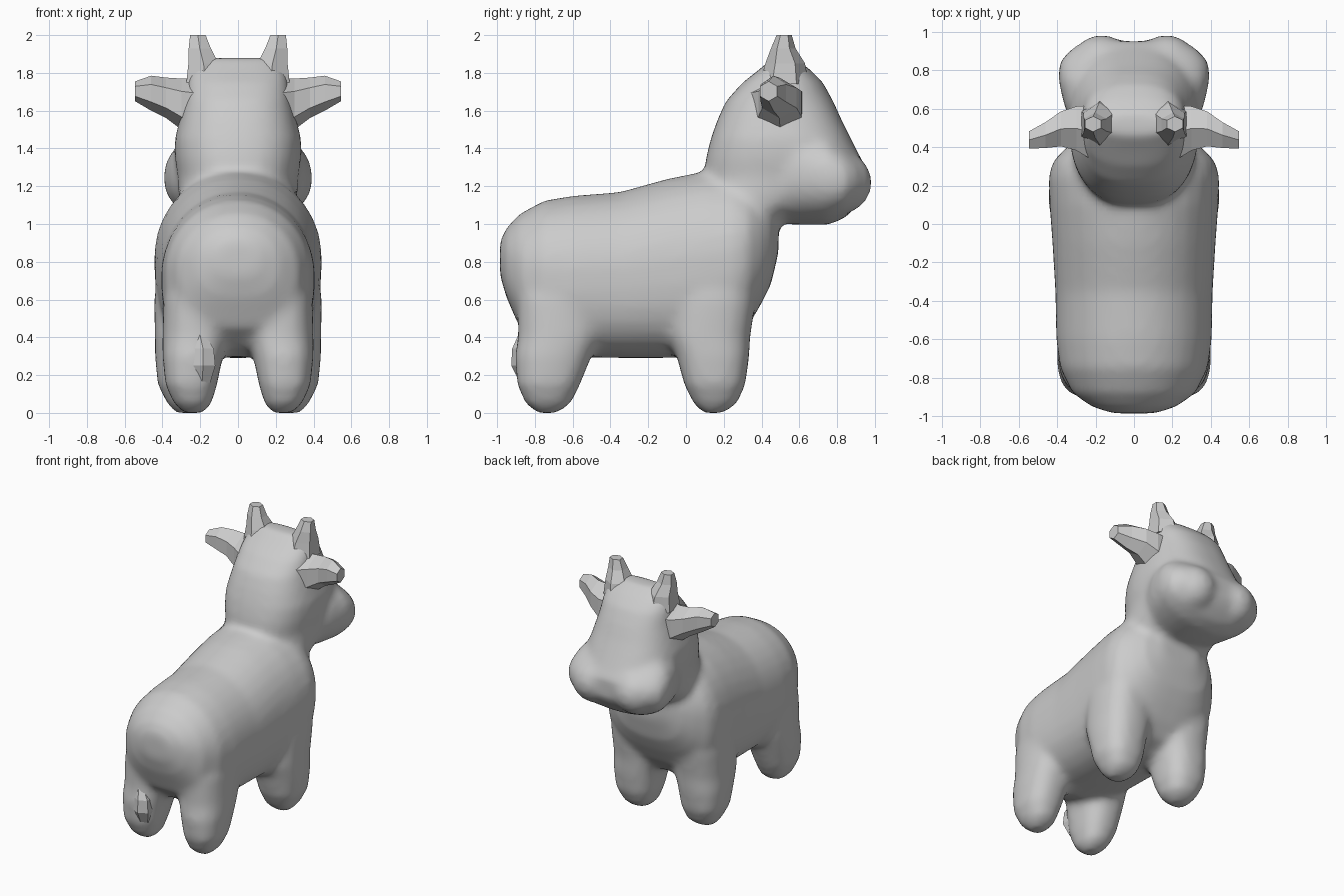
import bpy, bmesh, math
from mathutils import Vector

if "Cube" in bpy.data.objects:
    bpy.data.objects.remove(bpy.data.objects["Cube"])


def loft(name, axis, rings, n=2.6, n_low=None, sides=32, flip=1):
    """Closed skin through superelliptic rings (pos, u0, u1, v0, v1) along an axis.
    u, v are the remaining axes in x, y, z order; n_low is the exponent of the lower half."""
    order = {"x": (0, 1, 2), "y": (1, 0, 2), "z": (2, 0, 1)}[axis]
    bm = bmesh.new()
    loops = []
    for pos, u0, u1, v0, v1 in rings:
        loop = []
        for i in range(sides):
            a = 2 * math.pi * (i + 0.5) / sides
            c, s = math.cos(a), math.sin(a)
            e = 2 / (n_low if n_low and s < 0 else n)
            p = Vector((0, 0, 0))
            p[order[0]] = pos
            p[order[1]] = (u0 + u1) / 2 + (u1 - u0) / 2 * math.copysign(abs(c) ** e, c)
            p[order[2]] = (v0 + v1) / 2 + (v1 - v0) / 2 * math.copysign(abs(s) ** e, s)
            p.x *= flip
            loop.append(bm.verts.new(p))
        loops.append(loop)
    for a, b in zip(loops, loops[1:]):
        for i in range(sides):
            j = (i + 1) % sides
            bm.faces.new((a[i], a[j], b[j], b[i]))
    bm.faces.new(loops[0])
    bm.faces.new(loops[-1])
    bmesh.ops.recalc_face_normals(bm, faces=bm.faces)
    mesh = bpy.data.meshes.new(name)
    bm.to_mesh(mesh)
    bm.free()
    ob = bpy.data.objects.new(name, mesh)
    bpy.context.collection.objects.link(ob)
    return ob


# Trunk: (y, half width, bottom, top)
trunk = [(-.985, .11, .73, .91), (-.95, .22, .61, .98), (-.88, .32, .45, 1.055),
         (-.75, .385, .34, 1.125), (-.6, .405, .295, 1.15), (-.35, .41, .29, 1.17),
         (-.1, .425, .29, 1.24), (.1, .44, .30, 1.28), (.25, .445, .36, 1.28),
         (.33, .42, .46, 1.25), (.4, .35, .58, 1.2), (.45, .28, .68, 1.15), (.49, .15, .85, 1.03)]
parts = [loft("trunk", "y", [(y, -w, w, a, b) for y, w, a, b in trunk], n=2.05, n_low=2.7)]

# Neck and skull: (z, half width, back, front)
skull = [(.95, .27, .12, .46), (1.05, .30, .10, .56), (1.15, .315, .09, .75), (1.25, .32, .095, .93),
         (1.35, .335, .105, .925), (1.45, .335, .13, .875), (1.55, .31, .165, .825),
         (1.65, .285, .21, .78), (1.75, .27, .30, .725), (1.82, .25, .39, .655), (1.88, .18, .46, .57)]
parts.append(loft("skull", "z", [(z, -w, w, a, b) for z, w, a, b in skull], n=2.5))

# Muzzle: (y, half width, bottom, top)
muzzle = [(.36, .26, 1.02, 1.4), (.5, .32, 1.0, 1.5), (.62, .365, .995, 1.53), (.75, .395, .995, 1.5),
          (.84, .39, 1.03, 1.43), (.91, .33, 1.10, 1.37), (.95, .22, 1.16, 1.31)]
parts.append(loft("muzzle", "y", [(y, -w, w, a, b) for y, w, a, b in muzzle], n=2.3))

# Legs: (z, inner x, outer x, back y, front y)
front_leg = [(0, .21, .33, .09, .20), (.05, .15, .375, .04, .27), (.15, .115, .425, -.01, .315),
             (.3, .09, .44, -.05, .335), (.4, .06, .44, -.09, .34), (.6, .07, .445, -.08, .37),
             (.8, .1, .41, -.05, .39), (.95, .14, .33, 0, .38)]
rear_leg = [(0, .18, .29, -.79, -.68), (.05, .14, .34, -.85, -.61), (.15, .11, .385, -.895, -.56),
            (.3, .08, .40, -.905, -.50), (.4, .05, .40, -.89, -.45), (.6, .07, .395, -.89, -.42),
            (.8, .12, .34, -.86, -.45)]
for side in (-1, 1):
    parts.append(loft("front_leg", "z", front_leg, flip=side, n=2.5))
    parts.append(loft("rear_leg", "z", rear_leg, flip=side, n=2.4))
    # Nostril bulges
    bpy.ops.mesh.primitive_uv_sphere_add(segments=24, ring_count=12, radius=.165,
                                         location=(side * .17, .82, 1.22))
    parts.append(bpy.context.object)

# Fuse everything into one soft skin
bpy.ops.object.select_all(action="DESELECT")
for p in parts:
    p.select_set(True)
bpy.context.view_layer.objects.active = parts[0]
bpy.ops.object.join()
body = bpy.context.object
body.name = "body"
remesh = body.modifiers.new("fuse", "REMESH")
remesh.mode = "VOXEL"
remesh.voxel_size = .025
remesh.use_smooth_shade = True
soften = body.modifiers.new("soften", "SMOOTH")
soften.factor = .5
soften.iterations = 9

# Faceted ears and horns
ear = [(.20, .30, .64, 1.45, 1.77), (.30, .365, .63, 1.50, 1.77), (.38, .39, .60, 1.56, 1.775),
       (.46, .385, .54, 1.60, 1.785), (.545, .385, .49, 1.65, 1.755)]
horn = [(1.74, .05, .29, .39, .65), (1.85, .09, .275, .42, .63),
        (1.93, .135, .27, .45, .58), (2.0, .165, .26, .48, .56)]
for side, label in ((-1, "left"), (1, "right")):
    loft(label + "_ear", "x", ear, n=2, sides=6, flip=side)
    loft(label + "_horn", "z", horn, n=2, sides=6, flip=side)

# Tail tuft resting against the rear leg
loft("tail_tuft", "z", [(.16, -.24, -.14, -.88, -.80), (.25, -.26, -.11, -.925, -.80),
                        (.34, -.25, -.12, -.92, -.80), (.43, -.23, -.18, -.88, -.82)], n=2, sides=6)
